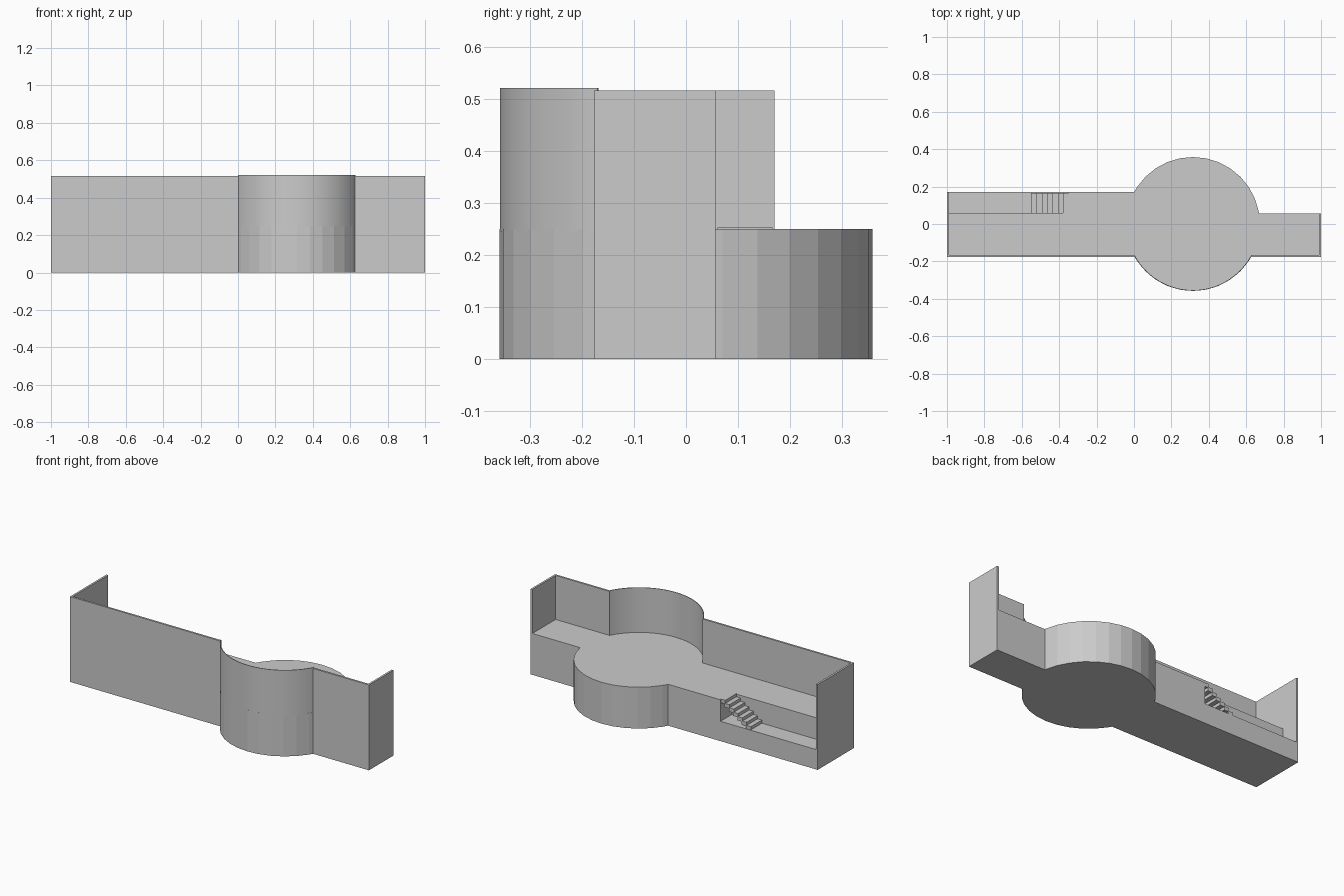
import bpy, bmesh, math

if "Cube" in bpy.data.objects:
    bpy.data.objects.remove(bpy.data.objects["Cube"])

CX, R = 0.315, 0.358            # round platform centre and radius
DECK, LEDGE, TOP = 0.25, 0.12, 0.516
FRONT, INNER = -0.177, -0.165   # front wall outer and inner faces
BACK, NOTCH, RIGHT_BACK = 0.17, 0.06, 0.057
STAIR_TOP, STAIR_FOOT = -0.35, -0.55


def finish(name, bm):
    bmesh.ops.recalc_face_normals(bm, faces=bm.faces)
    mesh = bpy.data.meshes.new(name)
    bm.to_mesh(mesh)
    bm.free()
    ob = bpy.data.objects.new(name, mesh)
    bpy.context.collection.objects.link(ob)
    return ob


def prism(name, outline, z0, z1):
    bm = bmesh.new()
    face = bm.faces.new([bm.verts.new((x, y, z0)) for x, y in outline])
    res = bmesh.ops.extrude_face_region(bm, geom=[face])
    top = [v for v in res["geom"] if isinstance(v, bmesh.types.BMVert)]
    bmesh.ops.translate(bm, verts=top, vec=(0, 0, z1 - z0))
    if not any(f.normal.z and f is face for f in bm.faces) and not face.is_valid:
        bm.faces.new([v for v in bm.verts if v not in top])
    return finish(name, bm)


def box(name, x0, x1, y0, y1, z0, z1):
    return prism(name, [(x0, y0), (x1, y0), (x1, y1), (x0, y1)], z0, z1)


def on_circle(a, r=R):
    return (CX + r * math.cos(a), r * math.sin(a))


def facets(a0, a1, n=32):
    """Corners of the n-sided circle from angle a0 to a1, ends included."""
    step = math.tau / n
    inner = [k * step for k in range(-2 * n, 2 * n)
             if a0 + 0.02 < k * step < a1 - 0.02]
    return [on_circle(a) for a in [a0] + inner + [a1]]


# Deck: two wings joined by the round platform, with a notch for the stairs
a_back_left = math.pi - math.asin(BACK / R)
a_back_right = math.asin(RIGHT_BACK / R)
a_front_left = -math.pi + math.asin(-FRONT / R)
a_front_right = -math.asin(-FRONT / R)
outline = [(-0.988, INNER), (on_circle(a_front_left)[0], INNER)]
outline += facets(a_front_left, a_front_right)
outline += [(on_circle(a_front_right)[0], INNER), (0.988, INNER), (0.988, RIGHT_BACK)]
outline += facets(a_back_right, a_back_left)
outline += [(STAIR_TOP, BACK), (STAIR_TOP, NOTCH), (-0.988, NOTCH)]
prism("deck", outline, 0, DECK)

# Lower ledge at the back of the left wing
box("lower_ledge", -0.988, STAIR_TOP, NOTCH, BACK, 0, LEDGE)

# Open stairs
STEPS = 7
run, rise = (STAIR_TOP - STAIR_FOOT) / STEPS, (DECK + 0.003 - LEDGE) / STEPS
for i in range(STEPS):
    x, z = STAIR_FOOT + i * run, LEDGE + (i + 1) * rise
    box(f"stair_step_{i + 1}", x, x + run + 0.004, NOTCH, BACK - 0.004, z - rise - 0.004, z)

# Straight walls
box("front_wall_left", -1, on_circle(a_front_left)[0], FRONT, INNER, 0, TOP)
box("front_wall_right", on_circle(a_front_right)[0], 1, FRONT, INNER, 0, TOP)
box("end_wall_left", -1, -0.988, INNER, BACK, 0, TOP)
box("end_wall_right", 0.988, 1, INNER, RIGHT_BACK, 0, TOP)

# Smooth curved wall around the front of the round platform
N = 64
b0, b1 = a_front_left - 0.02, a_front_right + 0.02
angles = [b0 + (b1 - b0) * i / N for i in range(N + 1)]
ring = [on_circle(a, 0.357) for a in angles] + [on_circle(a, 0.353) for a in reversed(angles)]
wall = prism("curved_wall", ring, DECK - 0.005, 0.521)
bpy.context.view_layer.objects.active = wall
wall.select_set(True)
bpy.ops.object.shade_smooth_by_angle(angle=math.radians(30))
